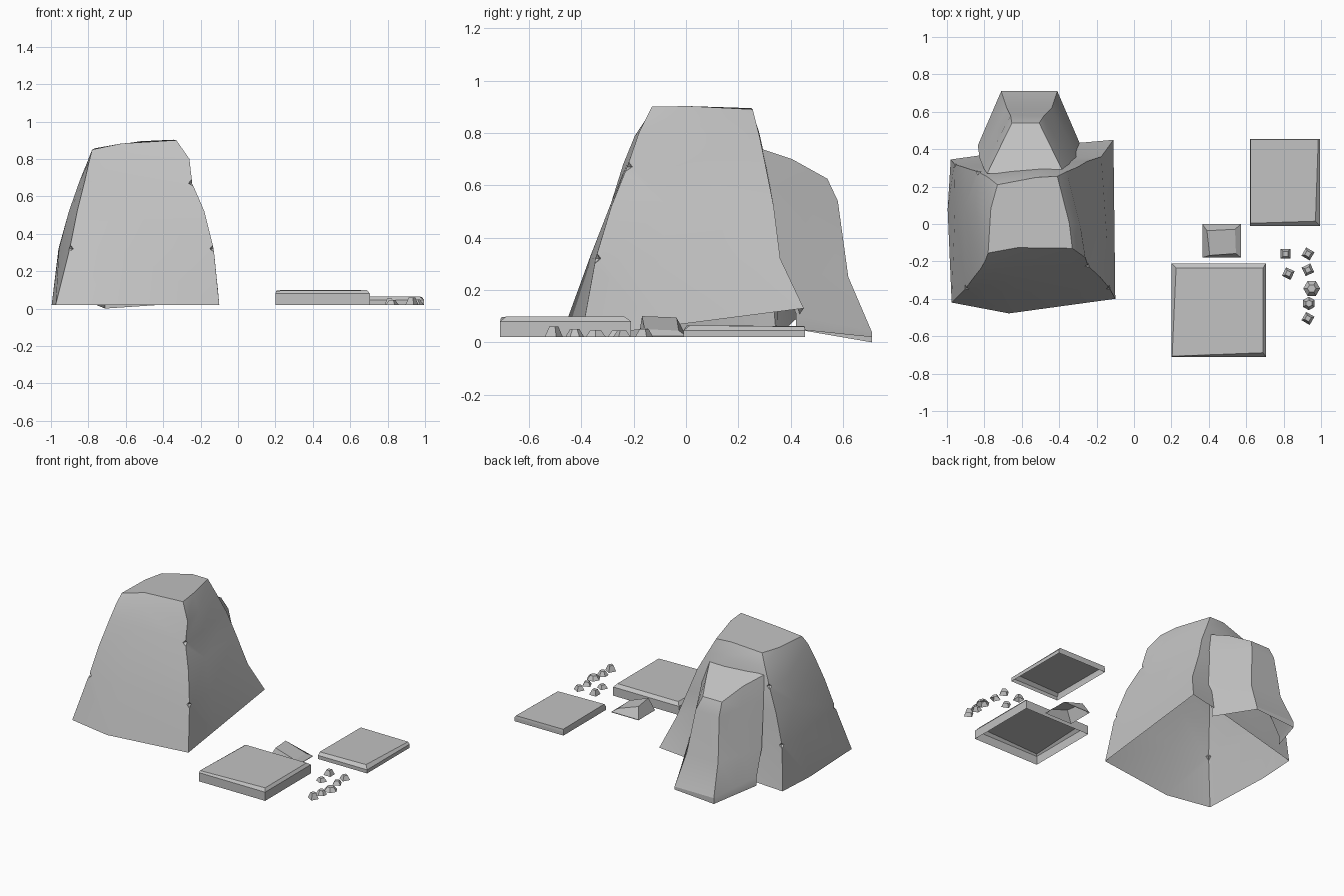
import bpy, bmesh, math
from mathutils import Vector

default_cube = bpy.data.objects.get("Cube")
if default_cube:
    bpy.data.objects.remove(default_cube, do_unlink=True)

# Single stone colour
stone_grey = bpy.data.materials.new("stone_grey")
stone_grey.use_nodes = True
colour = (0.54, 0.54, 0.54, 1)
stone_grey.diffuse_color = colour
shader = stone_grey.node_tree.nodes["Principled BSDF"]
shader.inputs["Base Color"].default_value = colour
shader.inputs["Roughness"].default_value = 0.9


def finish(name, bm, smooth_angle=None):
    """Turn a bmesh into a named stone object."""
    bmesh.ops.recalc_face_normals(bm, faces=bm.faces[:])
    mesh = bpy.data.meshes.new(name)
    bm.to_mesh(mesh)
    bm.free()
    mesh.materials.append(stone_grey)
    obj = bpy.data.objects.new(name, mesh)
    bpy.context.collection.objects.link(obj)
    if smooth_angle:
        bpy.ops.object.select_all(action='DESELECT')
        obj.select_set(True)
        bpy.context.view_layer.objects.active = obj
        bpy.ops.object.shade_smooth_by_angle(angle=math.radians(smooth_angle))
    return obj


def loft(rings, closed=True):
    """Skin a stack of rings, cap the top and leave the underside open."""
    bm = bmesh.new()
    grid = [[bm.verts.new(point) for point in ring] for ring in rings]
    for low, high in zip(grid, grid[1:]):
        count = len(low)
        for i in range(count if closed else count - 1):
            j = (i + 1) % count
            bm.faces.new((low[i], low[j], high[j], high[i]))
    bm.faces.new(grid[-1])
    return bm, grid


# Boulder: corner rings ordered front right, front left, back left, back right
corner_rings = [
    [(-.975, -.42, .02), (-.1, -.4, .02), (-.11, .45, .13), (-.98, .345, .02)],
    [(-.9, -.345, .32), (-.13, -.345, .32), (-.175, .36, .32), (-.96, .32, .32)],
    [(-.86, -.29, .52), (-.18, -.285, .52), (-.25, .335, .52), (-.9, .3, .52)],
    [(-.82, -.24, .68), (-.245, -.225, .67), (-.3, .305, .67), (-.835, .28, .68)],
    [(-.795, -.195, .79), (-.26, -.18, .8), (-.36, .28, .79), (-.78, .25, .79)],
    [(-.78, -.155, .85), (-.33, -.13, .9), (-.41, .255, .89), (-.73, .21, .86)],
]


def add_middles(corners, level):
    """Add a slightly bulging middle point on each of the four sides."""
    rise = level / (len(corner_rings) - 1)
    foot = (1 - rise) ** 4
    bulges = [
        Vector((0, .02 * rise - .065 * foot, .015 * rise)),
        Vector((.012 * rise, 0, .006 * rise)),
        Vector((0, .01, .015 * rise)),
        Vector((-.018, 0, 0)),
    ]
    ring = []
    for i, bulge in enumerate(bulges):
        start = Vector(corners[i])
        end = Vector(corners[(i + 1) % len(corners)])
        ring += [start, start.lerp(end, 0.35) + bulge]
    return ring


boulder, grid = loft([add_middles(ring, k) for k, ring in enumerate(corner_rings)])

# Small chips knocked out of the boulder's corner edges
low_ring, high_ring = grid[1], grid[3]
chipped = [low_ring[0], low_ring[2], low_ring[6], high_ring[2], high_ring[6]]
cut = bmesh.ops.bevel(boulder, geom=chipped, offset=0.02, offset_type='OFFSET',
                      segments=1, profile=0.5, affect='VERTICES')
chip_faces = [face for face in cut["faces"] if face.is_valid]
dents = bmesh.ops.poke(boulder, faces=chip_faces)
for vert in dents["verts"]:
    inward = Vector((-.55, 0, vert.co.z)) - vert.co
    vert.co += inward.normalized() * 0.015
finish("boulder", boulder, 32)

# Buttress on the back: middle x, inner half width, y, z, outer half width, y, z
buttress_levels = [
    (-.56, .275, .42, .05, .15, .71, .02),
    (-.56, .275, .42, .11, .15, .71, .04),
    (-.56, .265, .35, .28, .12, .62, .25),
    (-.57, .235, .3, .6, .09, .58, .54),
    (-.58, .205, .27, .745, .073, .54, .625),
]
buttress_rings = []
for level, (mid, wi, yi, zi, wo, yo, zo) in enumerate(buttress_levels):
    sides = []
    for side in (-1, 1):
        inner = Vector((mid + side * wi, yi, zi))
        outer = Vector((mid + side * wo, yo, zo))
        if level == 0 and side < 0:
            outer.z = 0
        hump = Vector((0, 0, .015 if level == len(buttress_levels) - 1 else 0))
        sides.append([inner, inner.lerp(outer, 0.5) + hump, outer])
    buttress_rings.append(sides[0] + sides[1][::-1])
buttress, _ = loft(buttress_rings, closed=False)
finish("back_buttress", buttress, 20)


def slab(name, x0, x1, y0, y1, lip, top_corners):
    """Open-bottomed slab with upright sides to the lip, then a chamfer."""
    outline = [(x0, y0), (x1, y0), (x1, y1), (x0, y1)]
    rings = [[(x, y, .02) for x, y in outline],
             [(x, y, lip) for x, y in outline],
             top_corners]
    bm, _ = loft(rings)
    return finish(name, bm)


# Fallen slabs and the wedge-shaped block between them
slab("large_slab", .2, .705, -.71, -.21, .08,
     [(.204, -.707, .095), (.69, -.688, .098), (.69, -.235, .098), (.225, -.235, .098)])
slab("thin_slab", .62, .995, -.01, .455, .045,
     [(.623, .004, .065), (.97, .015, .065), (.985, .453, .06), (.623, .453, .062)])
slab("small_block", .365, .572, -.18, 0, .024,
     [(.405, -.168, .1), (.545, -.158, .05), (.54, -.028, .045), (.39, -.036, .095)])

# Scattered pebbles: x, y, radius, height, sides, turn in degrees
pebbles = [
    (.81, -.16, .036, .035, 4, 45),
    (.93, -.16, .036, .03, 4, 15),
    (.825, -.265, .036, .025, 4, 20),
    (.93, -.245, .036, .025, 4, 70),
    (.95, -.345, .045, .027, 6, 0),
    (.935, -.425, .036, .03, 6, 30),
    (.93, -.505, .036, .04, 4, 15),
]
for x, y, radius, height, sides, turn in pebbles:
    rings = []
    for scale, z in ((1, .02), (.5, .02 + height)):
        angles = [math.radians(turn) + math.tau * i / sides for i in range(sides)]
        rings.append([(x + radius * scale * math.cos(a),
                       y + radius * scale * math.sin(a), z) for a in angles])
    bm, _ = loft(rings)
    finish("pebble", bm)
